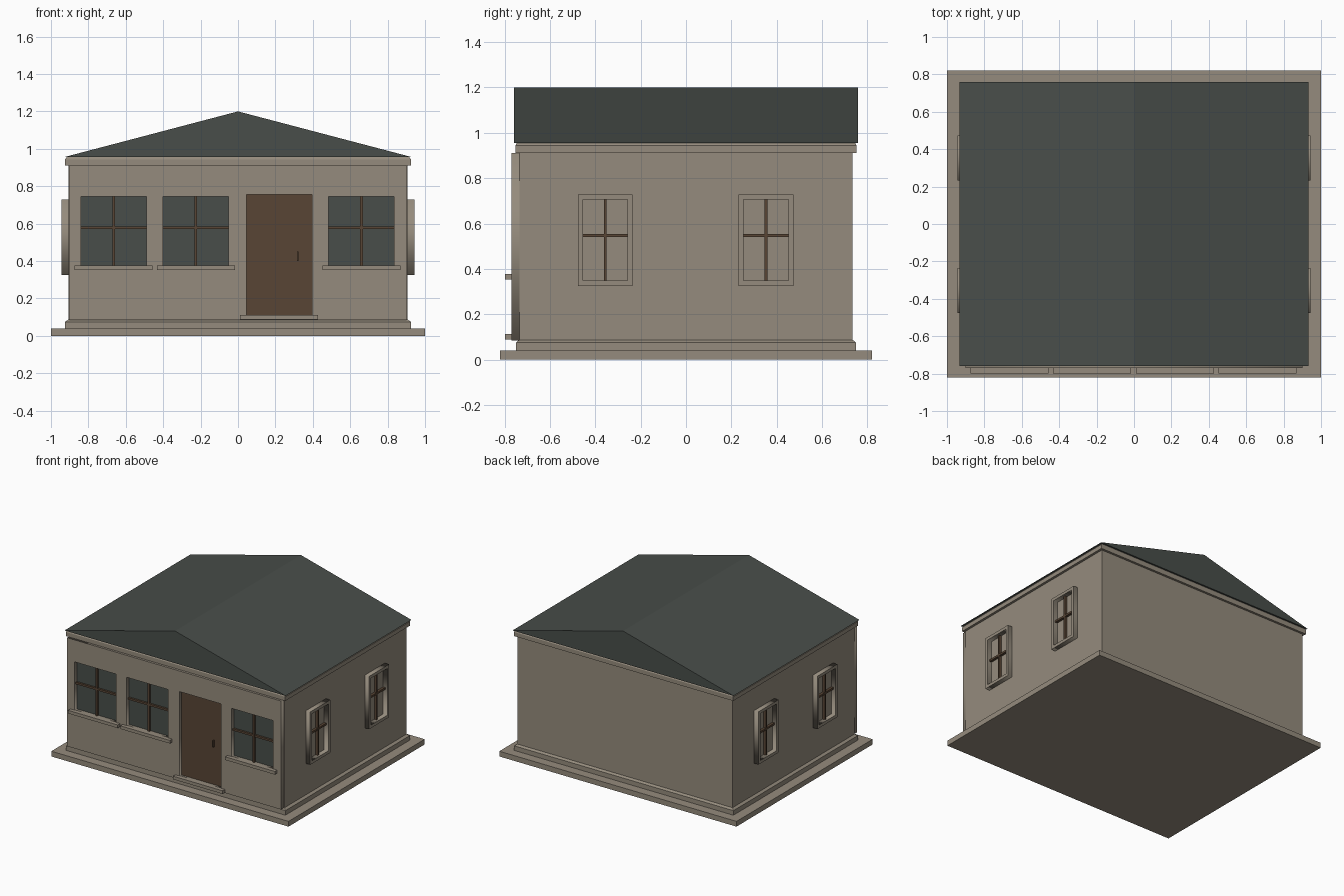
import bpy, bmesh, math

if "Cube" in bpy.data.objects:
    bpy.data.objects.remove(bpy.data.objects["Cube"])


def material(name, rgb):
    m = bpy.data.materials.new(name)
    m.diffuse_color = (*rgb, 1)
    m.use_nodes = True
    m.node_tree.nodes["Principled BSDF"].inputs["Base Color"].default_value = m.diffuse_color
    return m


STONE = material("warm_stone", (0.30, 0.26, 0.205))
SLATE = material("dark_slate", (0.066, 0.076, 0.068))
WOOD = material("brown_wood", (0.098, 0.060, 0.036))


def finish(name, bm, mat):
    bmesh.ops.recalc_face_normals(bm, faces=bm.faces)
    me = bpy.data.meshes.new(name)
    bm.to_mesh(me)
    bm.free()
    me.materials.append(mat)
    ob = bpy.data.objects.new(name, me)
    bpy.context.collection.objects.link(ob)
    return ob


def stack(name, mat, levels):
    """Closed solid through rectangles (half x, half y, z)."""
    bm = bmesh.new()
    rings = [[bm.verts.new((sx * hx, sy * hy, z))
              for sx, sy in ((-1, -1), (1, -1), (1, 1), (-1, 1))]
             for hx, hy, z in levels]
    for a, b in zip(rings, rings[1:]):
        for i in range(4):
            j = (i + 1) % 4
            bm.faces.new((a[i], a[j], b[j], b[i]))
    bm.faces.new(rings[0])
    bm.faces.new(rings[-1])
    return finish(name, bm, mat)


def box(name, mat, x, y, z):
    bm = bmesh.new()
    bmesh.ops.create_cube(bm, size=1)
    for v in bm.verts:
        v.co = [(r[0] + r[1]) / 2 + c * (r[1] - r[0]) for r, c in zip((x, y, z), v.co)]
    return finish(name, bm, mat)


def pierced_plate(name, mat, outer, holes, near, far, side=False):
    """Upright plate with rectangular holes; rects are (a0, a1, z0, z1)."""
    cu = bpy.data.curves.new(name, 'CURVE')
    cu.dimensions, cu.fill_mode = '2D', 'BOTH'
    cu.extrude = abs(far - near) / 2
    for a0, a1, z0, z1 in [outer] + holes:
        sp = cu.splines.new('POLY')
        sp.points.add(3)
        for p, (a, z) in zip(sp.points, ((a0, z0), (a1, z0), (a1, z1), (a0, z1))):
            p.co = (a, z, 0, 1)
        sp.use_cyclic_u = True
    cu.materials.append(mat)
    ob = bpy.data.objects.new(name, cu)
    bpy.context.collection.objects.link(ob)
    mid = (near + far) / 2
    ob.rotation_euler = (math.pi / 2, 0, math.pi / 2 if side else 0)
    ob.location = (mid, 0, 0) if side else (0, mid, 0)
    bpy.ops.object.select_all(action='DESELECT')
    ob.select_set(True)
    bpy.context.view_layer.objects.active = ob
    bpy.ops.object.convert(target='MESH')


# ground slab, plinth with chamfer, walls, cornice
stack("base_slab", STONE, [(1, 0.82, 0), (1, 0.82, 0.04)])
stack("walls", STONE, [(0.925, 0.75, 0.04), (0.925, 0.75, 0.075),
                       (0.907, 0.735, 0.087), (0.907, 0.735, 0.915)])
stack("cornice", STONE, [(0.925, 0.752, 0.912), (0.925, 0.752, 0.943), (0.915, 0.745, 0.956)])

# gable roof, ridge running front to back
bm = bmesh.new()
ends = [[bm.verts.new((x, y, z)) for x, z in ((-0.932, 0.955), (0.932, 0.955), (0, 1.2))]
        for y in (-0.758, 0.758)]
for e in ends:
    bm.faces.new(e)
for i in range(3):
    j = (i + 1) % 3
    bm.faces.new((ends[0][i], ends[0][j], ends[1][j], ends[1][i]))
finish("roof", bm, SLATE)

# front facade layer with openings
WINDOWS = [(-0.84, -0.49), (-0.40, -0.05), (0.485, 0.835)]
DOOR = (0.045, 0.395, 0.11, 0.755)
Z0, Z1 = 0.375, 0.745
pierced_plate("front_facade", STONE, (-0.902, 0.902, 0.085, 0.912),
              [(a, b, Z0, Z1) for a, b in WINDOWS] + [DOOR], -0.77, -0.734)

# front windows: glass, glazing bars, sill
for a, b in WINDOWS:
    c = (a + b) / 2
    box("window_glass", SLATE, (a, b), (-0.741, -0.735), (Z0, Z1))
    box("window_bar_upright", WOOD, (c - 0.007, c + 0.007), (-0.757, -0.738), (Z0, Z1))
    box("window_bar_cross", WOOD, (a, b), (-0.756, -0.738), (0.57, 0.585))
    box("window_sill", STONE, (c - 0.209, c + 0.209), (-0.798, -0.765), (0.353, 0.377))

# door, handle, step
box("door", WOOD, DOOR[:2], (-0.745, -0.73), DOOR[2:])
box("door_handle", WOOD, (0.315, 0.323), (-0.76, -0.74), (0.40, 0.45))
box("door_step", STONE, (0.011, 0.429), (-0.798, -0.765), (0.088, 0.112))

# side windows: blind panes with frames and bars, on both sides
for s in (-1, 1):
    for c in (-0.356, 0.353):
        pierced_plate("side_window_frame", STONE, (c - 0.121, c + 0.121, 0.325, 0.728),
                      [(c - 0.099, c + 0.099, 0.348, 0.705)], s * 0.904, s * 0.943, True)
        xr = sorted((s * 0.905, s * 0.927))
        xc = sorted((s * 0.905, s * 0.926))
        box("side_bar_upright", WOOD, xr, (c - 0.006, c + 0.006), (0.348, 0.705))
        box("side_bar_cross", WOOD, xc, (c - 0.099, c + 0.099), (0.54, 0.555))
